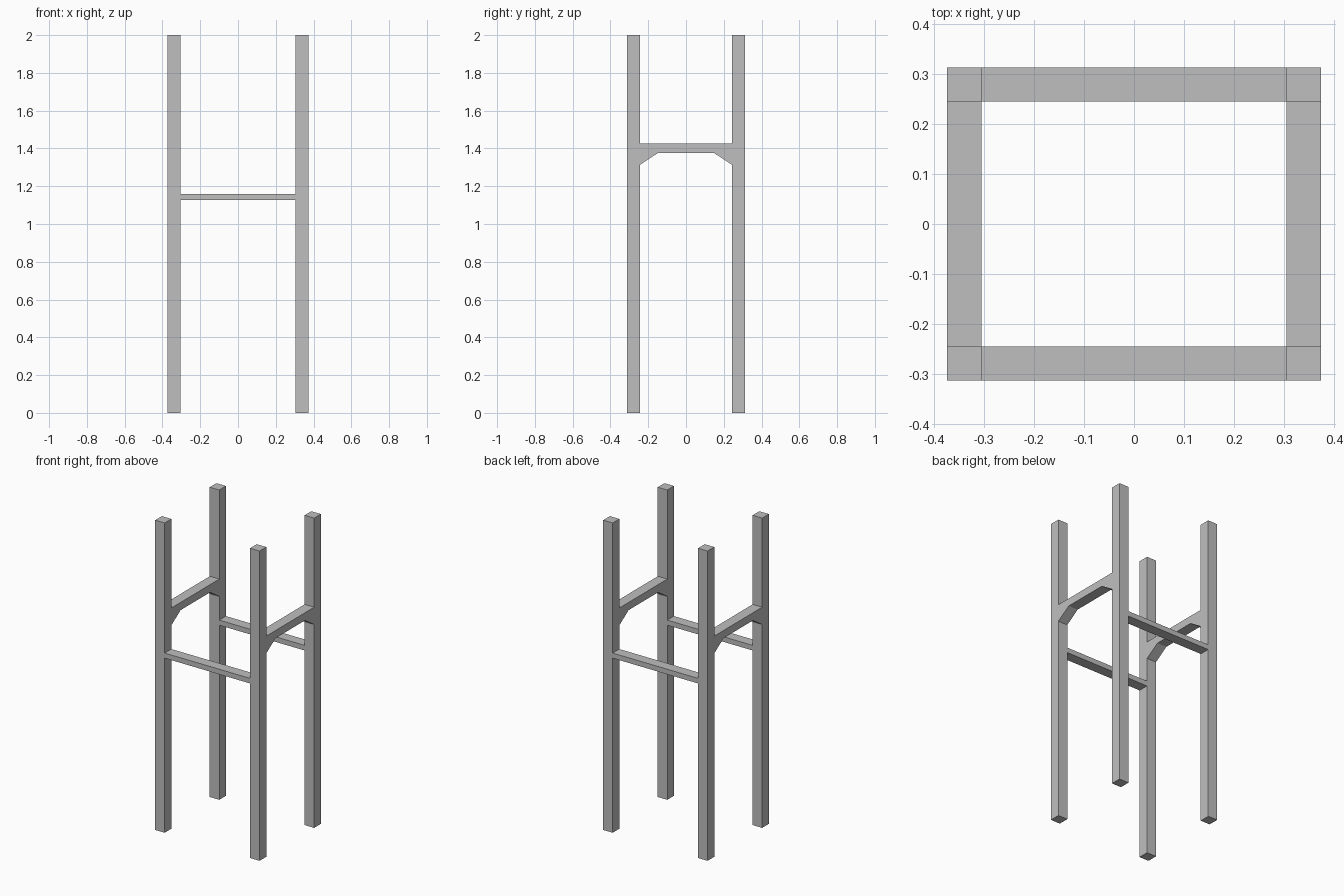
import bpy
import bmesh

cube = bpy.data.objects.get("Cube")
if cube:
    bpy.data.objects.remove(cube, do_unlink=True)

# Outer half sizes of the frame, post thickness and height
HX, HY, T, H = 0.373, 0.3125, 0.068, 2.0
IX, IY = HX - T, HY - T

grey = bpy.data.materials.new("plain grey")
grey.use_nodes = True
colour = (0.52, 0.52, 0.52, 1)
grey.diffuse_color = colour
grey.node_tree.nodes["Principled BSDF"].inputs["Base Color"].default_value = colour


def prism(name, profile, x0, x1):
    """Extrude a (y, z) profile from x0 to x1."""
    bm = bmesh.new()
    face = bm.faces.new([bm.verts.new((x0, y, z)) for y, z in profile])
    ext = bmesh.ops.extrude_face_region(bm, geom=[face])
    verts = [v for v in ext["geom"] if isinstance(v, bmesh.types.BMVert)]
    bmesh.ops.translate(bm, verts=verts, vec=(x1 - x0, 0, 0))
    bmesh.ops.recalc_face_normals(bm, faces=bm.faces)
    mesh = bpy.data.meshes.new(name)
    bm.to_mesh(mesh)
    bm.free()
    mesh.materials.append(grey)
    obj = bpy.data.objects.new(name, mesh)
    bpy.context.collection.objects.link(obj)


def box(name, x0, x1, y0, y1, z0, z1):
    prism(name, [(y0, z0), (y1, z0), (y1, z1), (y0, z1)], x0, x1)


# Four corner posts
for side, sx in (("right", -1), ("left", 1)):
    xs = sorted((sx * IX, sx * HX))
    for end, sy in (("front", -1), ("back", 1)):
        ys = sorted((sy * IY, sy * HY))
        box(f"{end}_{side}_post", *xs, *ys, 0, H)

    # Side rail with a sloping brace at each end
    prism(f"{side}_braced_rail",
          [(-IY, 1.425), (-IY, 1.313), (-0.15, 1.375),
           (0.15, 1.375), (IY, 1.313), (IY, 1.425)], *xs)

# Thin front and back rails
for end, sy in (("front", -1), ("back", 1)):
    ys = sorted((sy * IY, sy * HY))
    box(f"{end}_rail", -IX, IX, *ys, 1.127, 1.16)
